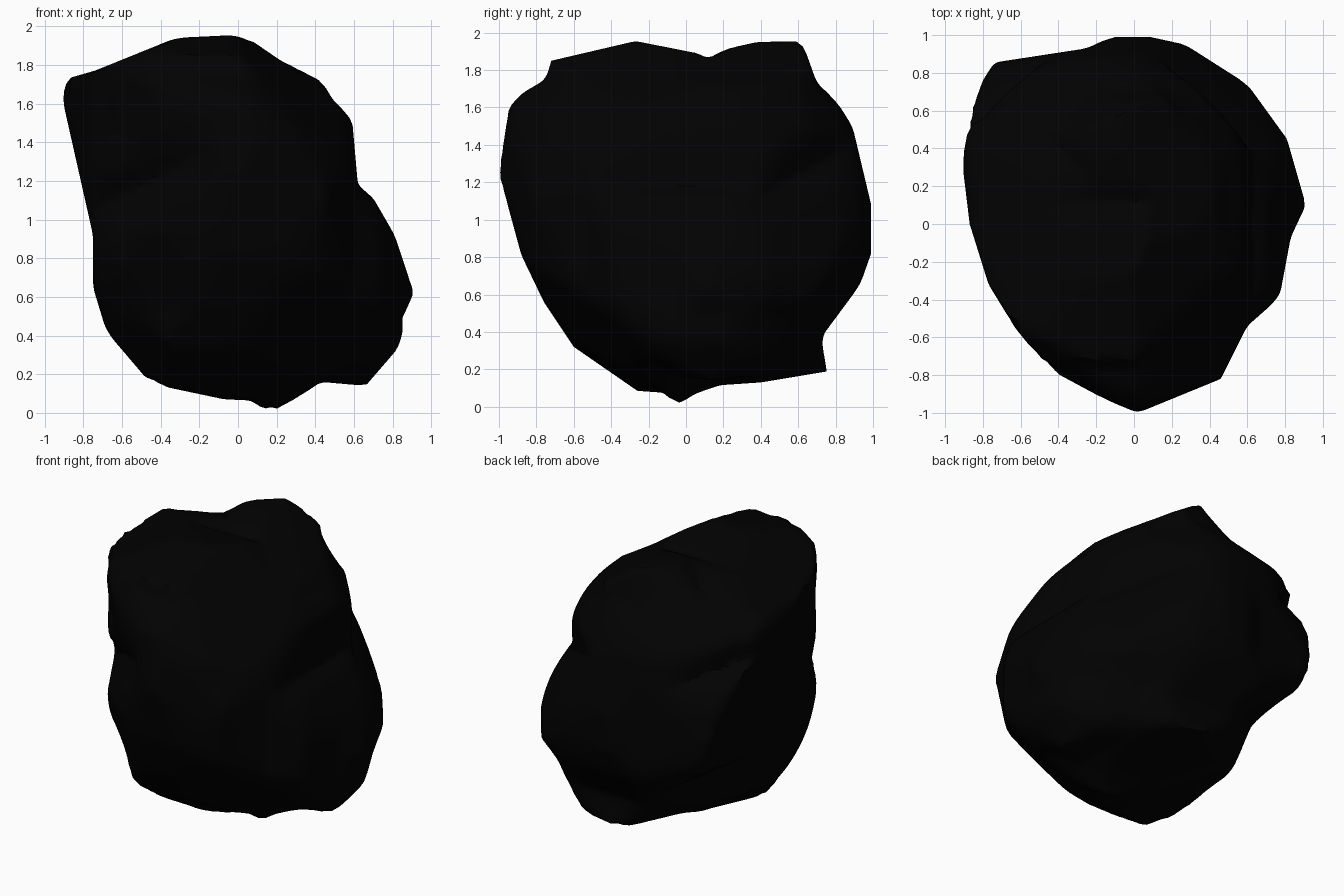
import bpy, bmesh, math
from mathutils import Vector

if "Cube" in bpy.data.objects:
    bpy.data.objects.remove(bpy.data.objects["Cube"])

MID = 0.98  # height of the boulder's core

# Outline profiles, each measured in its own viewing plane
front = [(-.91, 1.63), (-.88, 1.73), (-.74, 1.77), (-.32, 1.94), (0, 1.955), (.12, 1.94),
         (.24, 1.86), (.42, 1.74), (.49, 1.62), (.59, 1.52), (.62, 1.18), (.70, 1.11),
         (.81, .92), (.91, .62), (.85, .49), (.85, .36), (.66, .14), (.43, .16), (.28, .06),
         (.17, 0), (.06, .065), (-.07, .07), (-.45, .15), (-.68, .42), (-.75, .65), (-.75, .92)]
side = [(-.27, 1.955), (.06, 1.89), (.12, 1.86), (.20, 1.91), (.38, 1.95), (.62, 1.955),
        (.70, 1.73), (.80, 1.64), (.89, 1.5), (.99, 1.08), (.99, .82), (.93, .65),
        (.73, .38), (.73, .3), (.76, .19), (.4, .13), (.18, .115), (.05, .07), (-.06, 0),
        (-.12, .075), (-.26, .085), (-.6, .32), (-.76, .56), (-.88, .81), (-1, 1.25),
        (-.94, 1.64), (-.75, 1.75), (-.72, 1.85)]
top = [(.04, 1), (-.1, 1), (-.25, .93), (-.74, .855), (-.8, .76), (-.86, .6), (-.91, .33),
       (-.87, 0), (-.77, -.32), (-.55, -.68), (-.41, -.79), (-.15, -.93), (.02, -1),
       (.46, -.82), (.6, -.54), (.77, -.39), (.83, -.07), (.91, .1), (.81, .45),
       (.6, .74), (.27, .95)]
diagonal_front = [(-.85, .63), (-.83, .80), (-.73, .91), (-.52, .94), (-.46, 1.02), (-.31, 1.02),
                  (.01, .98), (.07, 1.04), (.36, 1.13), (.58, .93), (.61, .78), (.75, .55),
                  (.74, .48), (.85, .2), (.94, -.12), (.945, -.36), (.83, -.53), (.76, -.76),
                  (.56, -.94), (.3, -.88), (.11, -.96), (0, -.9), (-.21, -.9), (-.71, -.72),
                  (-.74, -.45), (-.85, -.12), (-.74, .18), (-.8, .27)]
diagonal_back = [(-.945, -.27), (-.83, .03), (-.71, .2), (-.75, .4), (-.58, .67), (-.38, .77),
                 (-.16, .83), (.14, 1.0), (.42, 1.05), (.72, .95), (.85, .74), (.81, .42),
                 (.85, .1), (.82, -.23), (.71, -.5), (.49, -.81), (-.01, -.89), (-.08, -.87),
                 (-.58, -.96), (-.73, -.8), (-.79, -.59), (-.94, -.35)]
diagonal_under = [(-.91, .06), (-.8, .34), (-.49, .66), (-.14, .87), (-.08, .96), (.14, 1.04),
                  (.41, 1.10), (.66, .79), (.99, .58), (.94, .41), (1.05, .33), (1.11, .19),
                  (1.13, -.01), (1.05, -.19), (.72, -.36), (.6, -.67), (.45, -.74),
                  (.22, -.96), (-.06, -.96), (-.29, -.82), (-.44, -.76), (-.83, -.33)]


def lowered(profile):
    return [(a, b - MID) for a, b in profile]


def plane(x, y, tilt):
    """Right and up axes seen from horizontal direction (x, y), tilted in degrees."""
    toward = Vector((x, y, 0)).normalized()
    right = Vector((-toward.y, toward.x, 0))
    t = math.radians(tilt)
    return right, Vector((0, 0, math.cos(t))) - toward * math.sin(t)


def reach(profile, a, b):
    """Farthest distance along (a, b) at which the outline is met."""
    best = 0
    for i, (px, py) in enumerate(profile):
        qx, qy = profile[i - 1]
        ex, ey = qx - px, qy - py
        den = a * ey - b * ex
        if abs(den) < 1e-9:
            continue
        s = (px * b - py * a) / den
        t = (px * ey - py * ex) / den
        if t > 0 and -1e-6 <= s <= 1 + 1e-6:
            best = max(best, t)
    return best or 100.0


views = [(*plane(0, -1, 0), lowered(front)),
         (*plane(1, 0, 0), lowered(side)),
         (Vector((1, 0, 0)), Vector((0, 1, 0)), top),
         (*plane(1, -1, 20), diagonal_front),
         (*plane(-1, 1, 20), diagonal_back),
         (*plane(1, 1, -20), diagonal_under)]

# Boulder: a sphere carved to the outlines
bm = bmesh.new()
bmesh.ops.create_icosphere(bm, subdivisions=6, radius=1)
bm.verts.ensure_lookup_table()
dirs = [v.co.normalized() for v in bm.verts]
near = [[e.other_vert(v).index for e in v.link_edges] for v in bm.verts]
limits = [[reach(p, d.dot(r), d.dot(u)) for d in dirs] for r, u, p in views]
bins = [[int((math.atan2(d.dot(u), d.dot(r)) / math.tau + .5) * 90) % 90 for d in dirs]
        for r, u, p in views]
radius = [sum(m ** -40 for m in ms) ** (-1 / 40) for ms in zip(*limits)]

# Tighten the faces between outlines, keeping every outline touched
for step in range(8):
    for _ in range(3):
        inv = [1 / r for r in radius]
        radius = [2 / (inv[i] + sum(inv[j] for j in n) / len(n)) for i, n in enumerate(near)]
    for limit, slot in zip(limits, bins):
        peak = [0.0] * 90
        for i, s in enumerate(slot):
            peak[s] = max(peak[s], radius[i] / limit[i])
        for i, s in enumerate(slot):
            weight = max(0, (radius[i] / limit[i] / peak[s] - .95) / .05)
            if peak[s] < 1:
                radius[i] *= 1 + weight * (1 / peak[s] - 1)
    radius = [min(r, *ms) for r, ms in zip(radius, zip(*limits))]

for v, d, r in zip(bm.verts, dirs, radius):
    v.co = d * r + Vector((0, 0, MID))

mesh = bpy.data.meshes.new("boulder")
bm.to_mesh(mesh)
bm.free()
boulder = bpy.data.objects.new("boulder", mesh)
bpy.context.collection.objects.link(boulder)

# Near-black stone
stone = bpy.data.materials.new("black_stone")
stone.diffuse_color = (0.0005, 0.0005, 0.0005, 1)
stone.use_nodes = True
stone.node_tree.nodes["Principled BSDF"].inputs["Base Color"].default_value = stone.diffuse_color
mesh.materials.append(stone)

bpy.context.view_layer.objects.active = boulder
boulder.select_set(True)
bpy.ops.object.shade_smooth_by_angle(angle=math.radians(40))
